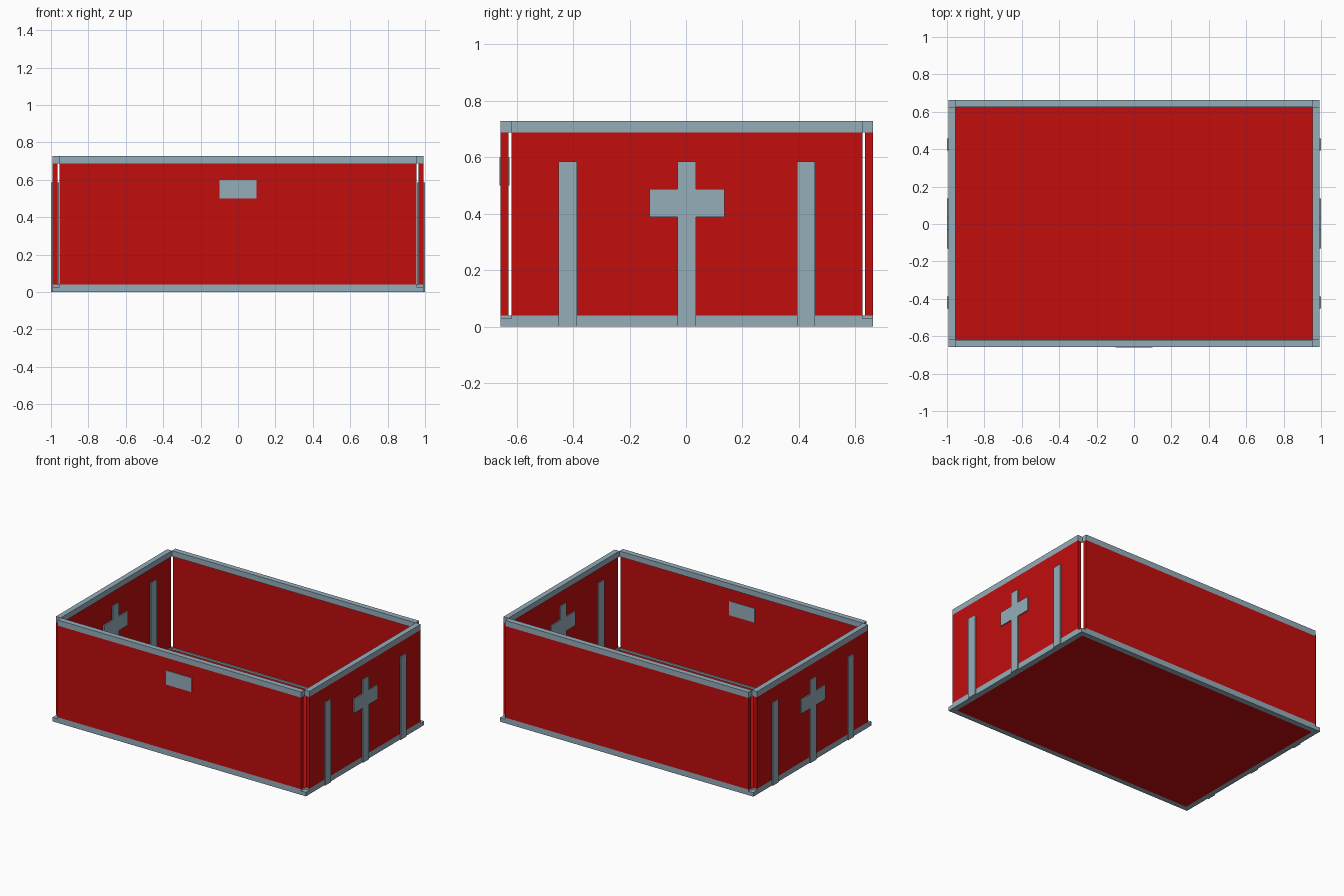
import bpy
import bmesh

cube = bpy.data.objects.get("Cube")
if cube:
    bpy.data.objects.remove(cube, do_unlink=True)


def make_material(name, rgb):
    mat = bpy.data.materials.new(name)
    mat.use_nodes = True
    colour = (*rgb, 1.0)
    mat.diffuse_color = colour
    mat.node_tree.nodes["Principled BSDF"].inputs["Base Color"].default_value = colour
    return mat


RED = make_material("red panel", (0.54, 0.004, 0.004))
GREY = make_material("blue grey trim", (0.30, 0.42, 0.49))

# Main dimensions
X, Y, H = 0.992, 0.66, 0.728     # outer half sizes and height
SHIFT = 0.003                    # the nameplate sits proud of the front
RAIL_W, RAIL_H = 0.038, 0.04
PANEL_T, BASE_H = 0.028, 0.028
PROUD = 0.008                    # how far the side trim stands out
XI, YI = X - RAIL_W, Y - RAIL_W  # inner half sizes


def finish(name, bm, mat):
    bmesh.ops.recalc_face_normals(bm, faces=bm.faces)
    mesh = bpy.data.meshes.new(name)
    bm.to_mesh(mesh)
    bm.free()
    mesh.materials.append(mat)
    obj = bpy.data.objects.new(name, mesh)
    obj.location.y = SHIFT
    bpy.context.collection.objects.link(obj)
    return obj


def box(name, xs, ys, zs, mat):
    bm = bmesh.new()
    bmesh.ops.create_cube(bm, size=1)
    for v in bm.verts:
        v.co = [(a + b) / 2 + c * (b - a) for c, (a, b) in zip(v.co, (xs, ys, zs))]
    return finish(name, bm, mat)


def side_plate(name, outline, x0, x1, mat):
    """Extrude a y-z outline along x."""
    bm = bmesh.new()
    face = bm.faces.new([bm.verts.new((x0, y, z)) for y, z in outline])
    new = bmesh.ops.extrude_face_region(bm, geom=[face])["geom"]
    verts = [v for v in new if isinstance(v, bmesh.types.BMVert)]
    bmesh.ops.translate(bm, verts=verts, vec=(x1 - x0, 0, 0))
    return finish(name, bm, mat)


def span(sign, inner, outer):
    return tuple(sorted((sign * inner, sign * outer)))


# Floor
box("floor", (-XI, XI), (-YI, YI), (0, BASE_H), RED)

LEVELS = (("bottom", 0, RAIL_H), ("top", H - RAIL_H, H))
PANEL_Z = (RAIL_H, H - RAIL_H)

# Front and back walls with their rails
for label, s in (("front", -1), ("back", 1)):
    box(label + "_panel", (-XI, XI), span(s, Y - PANEL_T, Y), PANEL_Z, RED)
    for level, z0, z1 in LEVELS:
        box(f"{label}_{level}_rail", (-XI, XI), span(s, YI, Y), (z0, z1), GREY)

# Cross outline, mirrored about its centre line
half = [(0.033, 0), (0.033, 0.388), (0.133, 0.388), (0.133, 0.488),
        (0.033, 0.488), (0.033, 0.585)]
cross = half + [(-y, z) for y, z in reversed(half)]

# Side walls with rails, posts, cross and low corner blocks
for label, s in (("right", -1), ("left", 1)):
    box(label + "_panel", span(s, X - PANEL_T, X), (-YI, YI), PANEL_Z, RED)
    for level, z0, z1 in LEVELS:
        box(f"{label}_{level}_rail", span(s, XI, X), (-YI, YI), (z0, z1), GREY)
    trim = span(s, X - PANEL_T - PROUD, X + PROUD)
    side_plate(label + "_cross", cross, *trim, GREY)
    for end, t in (("front", -1), ("back", 1)):
        box(f"{label}_{end}_post", trim, span(t, 0.39, 0.455), (0, 0.585), GREY)
        box(f"{label}_{end}_corner", span(s, XI, X), span(t, YI, Y), (0, BASE_H), GREY)

# Blank nameplate through the front wall
box("nameplate", (-0.1, 0.1), (-Y - 0.004, -Y + PANEL_T + 0.004), (0.5, 0.6), GREY)
